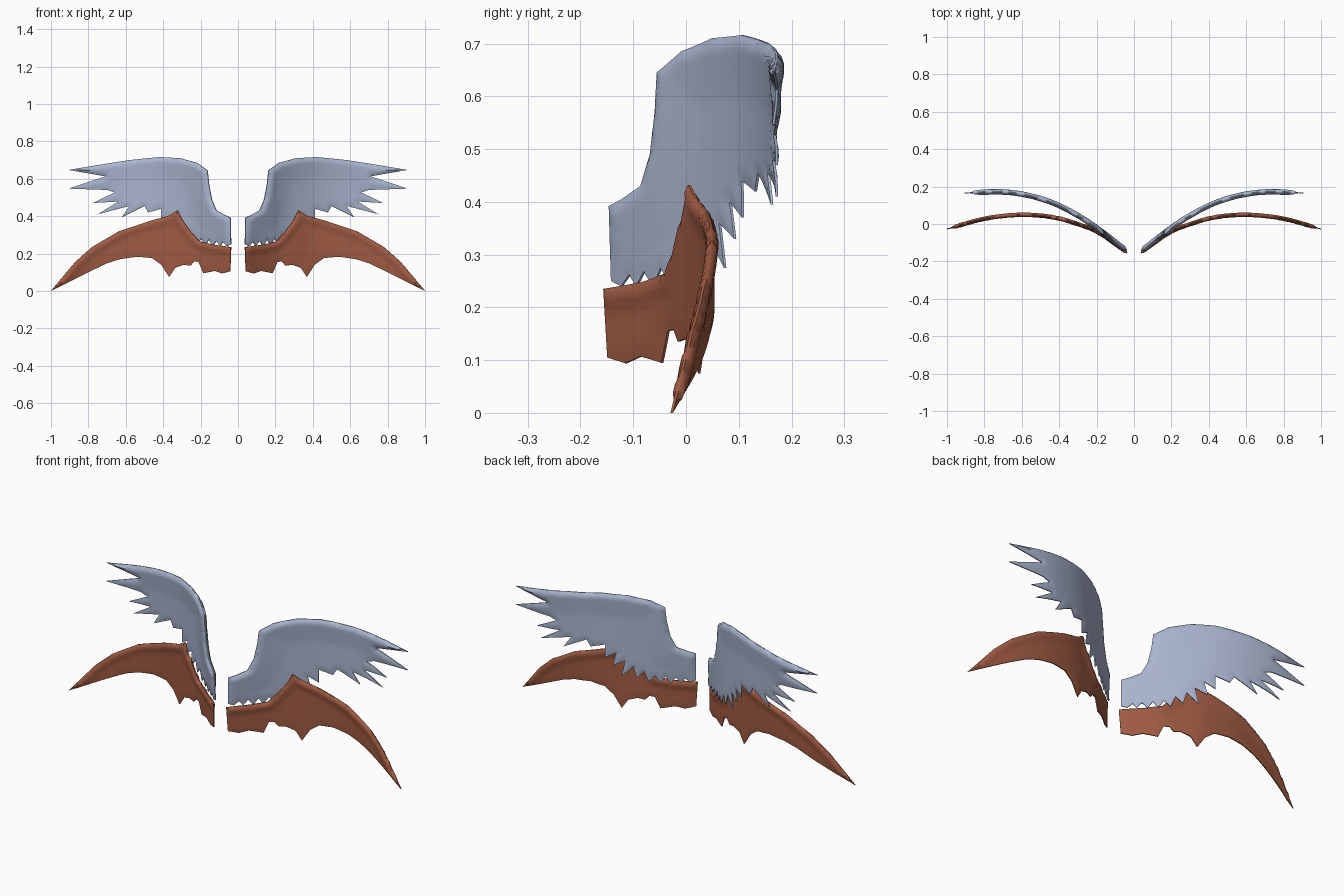
import bpy, math
from mathutils import Vector
from mathutils.geometry import delaunay_2d_cdt, intersect_point_line

if "Cube" in bpy.data.objects:
    bpy.data.objects.remove(bpy.data.objects["Cube"])


def material(name, rgb):
    m = bpy.data.materials.new(name)
    m.diffuse_color = (*rgb, 1)
    m.use_nodes = True
    m.node_tree.nodes["Principled BSDF"].inputs["Base Color"].default_value = m.diffuse_color
    return m


def sweep(points, x):
    """Smooth y and slope along x (cubic through the points)."""
    n = len(points)
    i = max(k for k in range(n - 1) if k == 0 or points[k][0] <= x)
    (x0, y0), (x1, y1) = points[i], points[i + 1]

    def slope(k):
        a, b = points[max(k - 1, 0)], points[min(k + 1, n - 1)]
        return (b[1] - a[1]) / (b[0] - a[0])
    h = x1 - x0
    t = (x - x0) / h
    y = ((2*t**3 - 3*t**2 + 1) * y0 + (t**3 - 2*t*t + t) * h * slope(i)
         + (3*t*t - 2*t**3) * y1 + (t**3 - t*t) * h * slope(i + 1))
    s = slope(i) * (1 - t) + slope(i + 1) * t
    return y, s


def distance(p, path):
    best = 9
    for a, b in zip(path, path[1:]):
        q, f = intersect_point_line(p, a, b)
        q = a if f < 0 else b if f > 1 else q.to_2d()
        best = min(best, (p - q).length)
    return best


def inside(p, loop):
    hit = False
    for a, b in zip(loop, loop[1:] + loop[:1]):
        if (a.y > p.y) != (b.y > p.y) and p.x < (b.x-a.x) * (p.y-a.y) / (b.y-a.y) + a.x:
            hit = not hit
    return hit


def wing(name, lead, trail, curve, mat, bone, bone_width, vane, tilt):
    lead, trail = [Vector(p) for p in lead], [Vector(p) for p in trail]
    corners = lead + trail
    edge_path = [lead[-1]] + trail + [lead[0]]
    step = 0.015
    # Fine outline, then interior points
    outline = []
    for a, b in zip(corners, corners[1:] + corners[:1]):
        k = max(1, round((b - a).length / step))
        outline += [a.lerp(b, j / k) for j in range(k)]
    pts = list(outline)
    for i in range(70):
        for j in range(55):
            p = Vector(((i + 0.5 * (j % 2)) * step, j * step * 0.9))
            if inside(p, corners) and distance(p, corners + corners[:1]) > 0.006:
                pts.append(p)
    v2, _, tris, *_ = delaunay_2d_cdt(pts, [], [list(range(len(outline)))], 1, 1e-5)
    front, back = [], []
    for p in v2:
        dl, dt = distance(p, lead), distance(p, edge_path)
        y, s = sweep(curve, p.x)
        y += tilt * (0.5 - p.y) * max(0, 1 - p.x / 0.6)
        near = min(dl, dt)
        t = 0.0025 + vane * min(1, near / 0.02)
        t += bone * math.sqrt(min(1, near / 0.015)) * max(0, 1 - dl / bone_width)
        nrm = Vector((-s, 1)).normalized() * t
        front.append((p.x - nrm.x, y - nrm.y, p.y))
        back.append((p.x + nrm.x, y + nrm.y, p.y))
    n = len(v2)
    # Front skin, back skin and the rim joining them
    faces = [tuple(f) for f in tris] + [tuple(i + n for i in reversed(f)) for f in tris]
    directed = {(f[i], f[(i + 1) % 3]) for f in tris for i in range(3)}
    faces += [(b, a, a + n, b + n) for a, b in directed if (b, a) not in directed]
    me = bpy.data.meshes.new(name)
    me.from_pydata(front + back, [], faces)
    me.materials.append(mat)
    ob = bpy.data.objects.new(name, me)
    bpy.context.collection.objects.link(ob)
    ob.modifiers.new("both_sides", 'MIRROR').use_mirror_merge = False
    bpy.ops.object.select_all(action='DESELECT')
    ob.select_set(True)
    bpy.context.view_layer.objects.active = ob
    bpy.ops.object.shade_smooth_by_angle(angle=math.radians(45))


grey = material("feather_grey_blue", (0.40, 0.46, 0.62))
brown = material("membrane_rust", (0.35, 0.105, 0.055))

# Upper feathered wings
wing("feathered_wings",
     [(.04, .392), (.07, .405), (.115, .43), (.14, .49), (.155, .57), (.163, .645),
      (.22, .685), (.31, .71), (.42, .716), (.58, .70), (.74, .675), (.907, .647)],
     [(.71, .613), (.907, .547), (.70, .54), (.66, .527), (.775, .47), (.64, .478),
      (.75, .41), (.58, .455), (.62, .395), (.50, .455), (.48, .42), (.41, .44),
      (.41, .37), (.36, .40), (.375, .33), (.32, .36), (.335, .275), (.285, .33),
      (.27, .27), (.24, .305), (.22, .25), (.195, .28), (.175, .243), (.155, .275),
      (.135, .238), (.115, .268), (.095, .24), (.08, .262), (.06, .24), (.037, .25)],
     [(.03, -.158), (.1, -.1), (.155, -.055), (.22, -.002), (.3, .05), (.42, .11),
      (.55, .15), (.7, .171), (.91, .166)],
     grey, 0.010, 0.12, 0.004, 0.05)

# Lower membrane wings
wing("membrane_wings",
     [(.037, .235), (.135, .248), (.205, .265), (.25, .315), (.297, .38), (.322, .432),
      (.37, .402), (.47, .375), (.635, .32), (.78, .235), (.87, .155), (1, 0)],
     [(.79, .105), (.70, .148), (.63, .17), (.54, .183), (.46, .176), (.41, .14),
      (.368, .075), (.335, .125), (.29, .14), (.255, .135), (.235, .158), (.21, .155),
      (.185, .095), (.125, .107), (.085, .094), (.042, .105)],
     [(.03, -.168), (.1, -.113), (.2, -.045), (.325, .006), (.4, .028), (.5, .044),
      (.62, .049), (.8, .028), (1, -.027)],
     brown, 0.012, 0.05, 0.002, 0.03)
